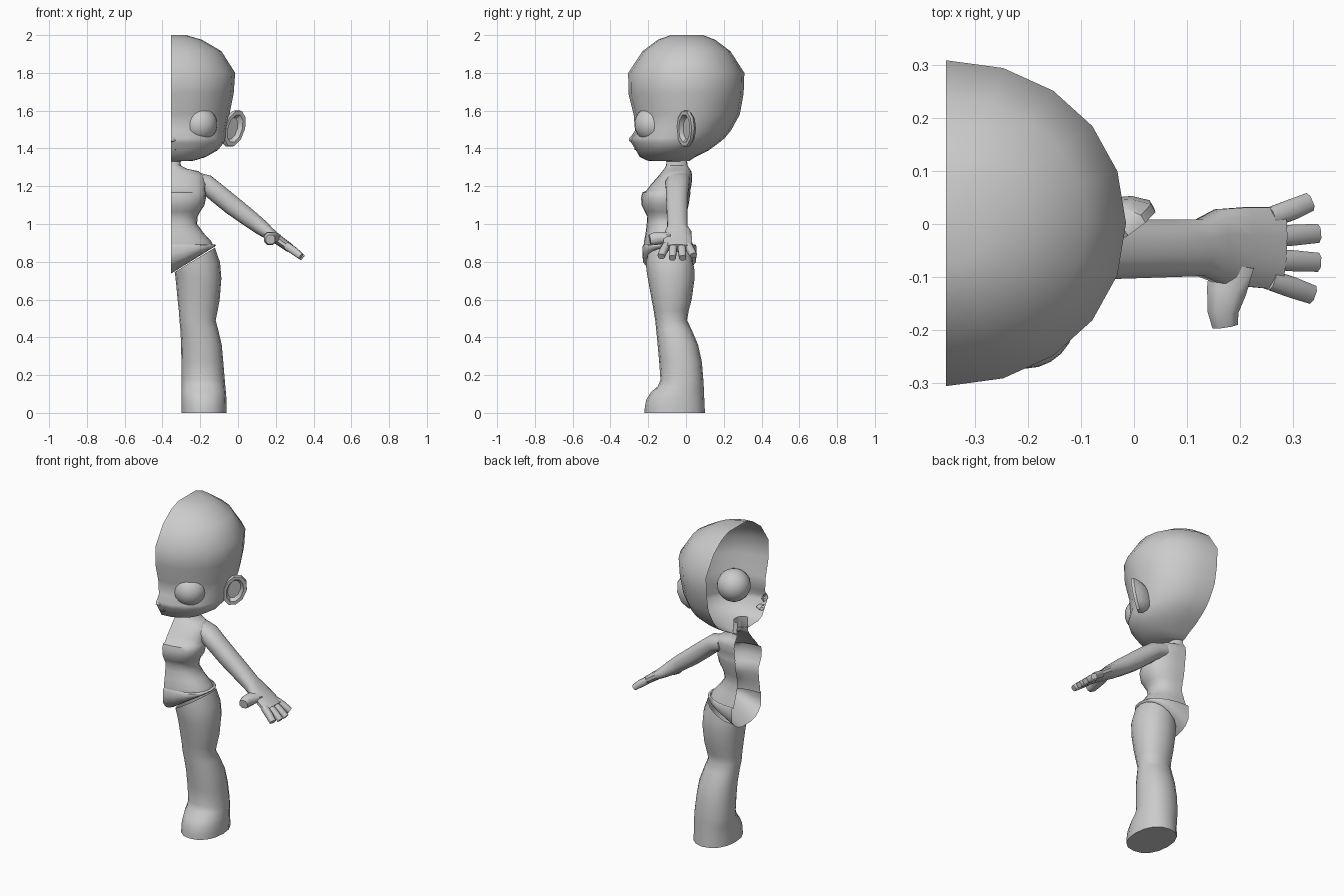
import bpy, bmesh
from math import sin, cos, pi
from mathutils import Vector

X0 = -0.355   # open cutting plane of the half figure


def loft(name, rings, closed=False, cap_start=False, cap_end=False, angle=50):
    """Skin a list of equally long point rings."""
    bm = bmesh.new()
    rows = [[bm.verts.new(p) for p in r] for r in rings]
    n = len(rings[0])
    for a, b in zip(rows, rows[1:]):
        for i in range(n if closed else n - 1):
            j = (i + 1) % n
            bm.faces.new((a[i], a[j], b[j], b[i]))
    if cap_start:
        bm.faces.new(rows[0])
    if cap_end:
        bm.faces.new(rows[-1])
    bmesh.ops.remove_doubles(bm, verts=bm.verts, dist=0.0005)
    bmesh.ops.recalc_face_normals(bm, faces=bm.faces)
    mesh = bpy.data.meshes.new(name)
    bm.to_mesh(mesh)
    bm.free()
    ob = bpy.data.objects.new(name, mesh)
    bpy.context.collection.objects.link(ob)
    bpy.ops.object.select_all(action='DESELECT')
    ob.select_set(True)
    bpy.context.view_layer.objects.active = ob
    bpy.ops.object.shade_smooth_by_angle(angle=angle * pi / 180)
    return ob


def spow(v, p):
    return (1 if v >= 0 else -1) * abs(v) ** (2 / p)


def half_ring(z, w, yf, yb, n=10, p=2.0):
    """Half oval from front to back, open at the cutting plane."""
    m, h = (yf + yb) / 2, (yb - yf) / 2
    ts = [-pi / 2 + pi * i / n for i in range(n + 1)]
    return [(X0 + w * spow(max(cos(t), 0), p), m + h * spow(sin(t), p), z) for t in ts]


def tube(name, pts, n=8, p=2.0):
    """Capped tube through (x, y, z, half width, half thickness)."""
    rings = []
    for i, (x, y, z, w, h) in enumerate(pts):
        a, b = pts[max(i - 1, 0)], pts[min(i + 1, len(pts) - 1)]
        d = (Vector(b[:3]) - Vector(a[:3])).normalized()
        side = Vector((0, 0, 1)).cross(d).normalized()
        up = d.cross(side)
        ts = [2 * pi * (k + 0.5) / n for k in range(n)]
        rings.append([Vector((x, y, z)) + side * w * spow(cos(t), p)
                      + up * h * spow(sin(t), p) for t in ts])
    return loft(name, rings, True, True, True)


# Head shell: z, half width, front y, back y
head = [(1.332, .05, -.10, .0), (1.335, .12, -.205, .02), (1.355, .185, -.245, .05),
        (1.39, .247, -.265, .12), (1.43, .28, -.29, .175), (1.455, .287, -.297, .205),
        (1.495, .295, -.27, .238), (1.58, .31, -.277, .285), (1.69, .332, -.305, .305),
        (1.8, .34, -.306, .309), (1.915, .267, -.23, .235), (1.975, .165, -.15, .155),
        (2.0, .08, -.08, .09), (2.0, 0, .005, .005)]
loft("head", [half_ring(*r, n=10, p=2.05) for r in head], angle=60)

# Eye
bpy.ops.mesh.primitive_uv_sphere_add(segments=24, ring_count=16, radius=.095,
                                     location=(-.205, -.178, 1.528))
bpy.context.object.name = "eye"
bpy.ops.object.shade_smooth()

# Nose tip and mouth pocket
loft("nose", [half_ring(z, w, -.302 + s, -.26) for z, w, s in
              [(1.43, .008, .02), (1.44, .028, 0), (1.455, .022, .002), (1.475, .006, .02)]])
loft("mouth_pocket", [[(X0 + w * cos(t), y, 1.4 + h * sin(t))
                       for t in [-pi / 2 + pi * i / 6 for i in range(7)]]
                      for y, w, h in [(-.273, .045, .008), (-.24, .04, .015), (-.215, .0, .0)]])

# Ear: stem, back, rim, and recessed bowl
ear = []
nrm, ax = Vector((.6, -.8, 0)), Vector((.8, .6, 0))
for off, sa, sb, dx in [(-.035, .03, .05, -.06), (-.025, .055, .085, -.012), (-.005, .068, .1, 0),
                        (.012, .066, .097, 0), (.012, .048, .075, 0), (-.008, .036, .058, -.005)]:
    c = Vector((-.022 + dx, .0, 1.505)) + nrm * off
    ring = []
    for k in range(10):
        t = 2 * pi * k / 10
        v = c + ax * sa * cos(t) + Vector((0, 0, sb * sin(t)))
        v.x += .22 * (v.z - 1.505)
        ring.append(v)
    ear.append(ring)
loft("ear", ear, True, True, True, 40)

# Neck and torso with fitted top
torso = [(1.40, .05, -.10, .0), (1.31, .052, -.105, .008), (1.292, .085, -.115, .02),
         (1.28, .145, -.125, .028), (1.255, .18, -.145, .033), (1.21, .187, -.185, .03),
         (1.175, .18, -.212, .022), (1.168, .183, -.23, .024), (1.14, .186, -.238, .02),
         (1.10, .178, -.235, .014), (1.065, .155, -.218, .005), (1.04, .142, -.205, .0),
         (1.0, .138, -.208, .0), (.95, .175, -.214, .015), (.91, .212, -.222, .03),
         (.88, .226, -.222, .04)]
loft("torso", [half_ring(*r, n=12, p=2.3) for r in torso])

# Briefs: band at the top, hem rising towards the hip, closed crotch
briefs = []
for f, s, w in [(0, 1.0, .222), (.08, 1.04, .234), (.35, 1.04, .238), (.6, 1.02, .238),
                (.8, .85, .236), (.93, .6, .234), (1, .3, .232), (1, 0, .23)]:
    ring = []
    for x, y, z in half_ring(.892, w, -.225, .05, 12, 2.3):
        hem = .737 + .62 * (x - X0)
        ring.append((x, -.088 + (y + .088) * s, .892 + (hem - .892) * f))
    briefs.append(ring)
loft("briefs", briefs)

# Leg with boot: z, left x, right x, front y, back y
leg = [(.81, -.335, -.122, -.212, .035), (.76, -.332, -.095, -.21, .044),
       (.70, -.328, -.088, -.20, .044), (.60, -.32, -.097, -.182, .03),
       (.54, -.313, -.108, -.171, .014), (.49, -.31, -.118, -.163, .006),
       (.44, -.305, -.105, -.158, .03), (.36, -.301, -.086, -.15, .064),
       (.27, -.30, -.078, -.142, .084), (.175, -.30, -.07, -.135, .092),
       (.14, -.30, -.067, -.15, .094), (.11, -.30, -.064, -.185, .095),
       (.07, -.30, -.061, -.21, .097), (.03, -.30, -.06, -.218, .099), (0, -.30, -.06, -.22, .1)]
rings = []
for i, (z, l, r, f, b) in enumerate(leg):
    tilt = (.61, .3, .1)[i] if i < 3 else 0
    ring = []
    for k in range(16):
        t = 2 * pi * k / 16
        dx = (r - l) / 2 * spow(cos(t), 2.2)
        ring.append(((l + r) / 2 + dx, (f + b) / 2 + (b - f) / 2 * spow(sin(t), 2.2),
                     z + tilt * dx))
    rings.append(ring)
loft("leg", rings, True, False, True)

# Arm flowing into the palm
tube("arm_and_palm", [(-.24, -.04, 1.235, .062, .045), (-.17, -.045, 1.212, .065, .052),
                      (-.10, -.047, 1.155, .06, .053), (-.03, -.047, 1.098, .058, .053),
                      (.06, -.046, 1.03, .056, .048), (.125, -.045, .98, .055, .042),
                      (.16, -.042, .953, .072, .035), (.21, -.043, .918, .077, .027),
                      (.275, -.046, .872, .08, .024)], 12, 2.3)

# Fingers and thumb
for i, (yb, yt, xt) in enumerate([(.012, .04, .328), (-.025, -.018, .343),
                                  (-.066, -.072, .343), (-.105, -.132, .333)]):
    tube("finger_%d" % (i + 1), [(.255, yb, .886, .02, .021), (.295, (yb + yt) / 2, .859, .021, .021),
                                 (xt, yt, .859 - .8 * (xt - .295), .019, .017)], 8, 2.8)
tube("thumb", [(.185, -.075, .93, .045, .026), (.175, -.125, .927, .04, .034),
               (.168, -.165, .922, .031, .036), (.172, -.192, .918, .026, .027)], 8, 2.4)
